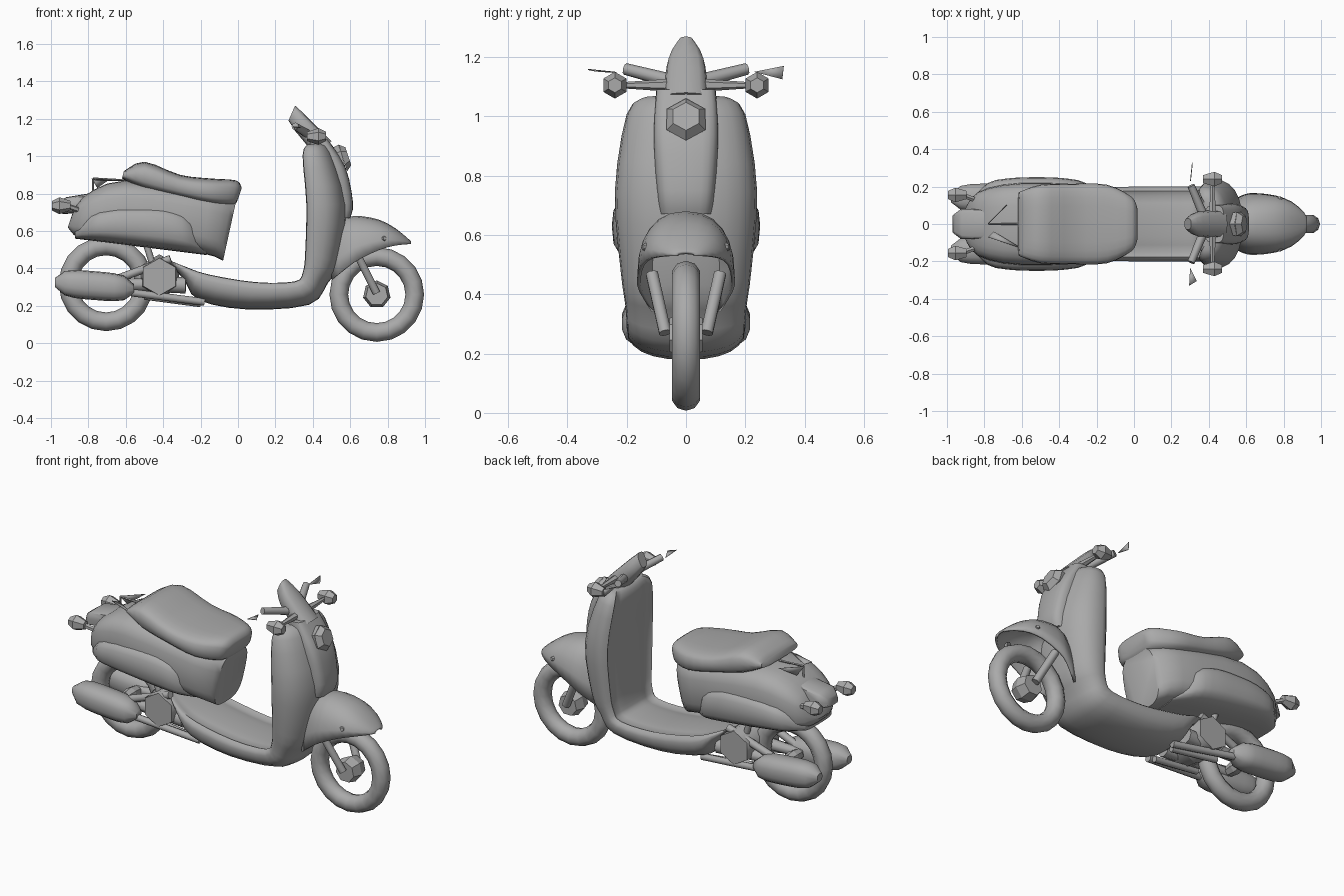
import bpy, bmesh, math
from mathutils import Vector

if "Cube" in bpy.data.objects:
    bpy.data.objects.remove(bpy.data.objects["Cube"], do_unlink=True)

grey = bpy.data.materials.new("plain grey")
grey.use_nodes = True
grey.diffuse_color = (.4, .4, .4, 1)
grey.node_tree.nodes["Principled BSDF"].inputs["Base Color"].default_value = grey.diffuse_color


def smooth(ob, angle):
    bpy.ops.object.select_all(action='DESELECT')
    ob.select_set(True)
    bpy.context.view_layer.objects.active = ob
    bpy.ops.object.shade_smooth_by_angle(angle=math.radians(angle))


def finish(name, bm, angle=50):
    bmesh.ops.recalc_face_normals(bm, faces=bm.faces)
    mesh = bpy.data.meshes.new(name)
    bm.to_mesh(mesh)
    bm.free()
    mesh.materials.append(grey)
    ob = bpy.data.objects.new(name, mesh)
    bpy.context.collection.objects.link(ob)
    smooth(ob, angle)
    return ob


def thicken(ob, thickness):
    ob.modifiers.new("thickness", 'SOLIDIFY').thickness = thickness


def signed_power(value, power):
    return math.copysign(abs(value) ** power, value)


def refine(stations, steps):
    """Insert spline-interpolated stations between the given ones."""
    padded = [stations[0], *stations, stations[-1]]
    result = []
    for before, start, end, after in zip(padded, padded[1:], padded[2:], padded[3:]):
        for step in range(steps):
            t = step / steps
            result.append([b + t / 2 * (c - a + t * (2 * a - 5 * b + 4 * c - d
                           + t * (3 * (b - c) + d - a)))
                           for a, b, c, d in zip(before, start, end, after)])
    return result + [stations[-1]]


def loft(name, stations, power=.6, middle=.5, recess=0, sides=24, steps=3, arch=False):
    """Skin rings; a station is one xz point, the opposite xz point and a half width."""
    bm = bmesh.new()
    rings = []
    for xa, za, xb, zb, width in refine(stations, steps):
        a, b = Vector((xa, 0, za)), Vector((xb, 0, zb))
        ring = []
        for i in range(sides // 2 + 1 if arch else sides):
            turn = math.tau * i / sides + (math.pi / 2 if arch else 0)
            across = signed_power(math.cos(turn), power)
            y = signed_power(math.sin(turn), power)
            along = middle - across * (middle if across > 0 else 1 - middle)
            if across > 0 and abs(y) < .8:
                along += recess
            ring.append(bm.verts.new(a.lerp(b, along) + Vector((0, y * width, 0))))
        rings.append(ring)
    for ring, following in zip(rings, rings[1:]):
        for i in range(len(ring) - arch):
            j = (i + 1) % len(ring)
            bm.faces.new((ring[i], ring[j], following[j], following[i]))
    if not arch:
        bm.faces.new(rings[0])
        bm.faces.new(rings[-1])
    return finish(name, bm)


def rod(name, start, end, radius, end_radius=None, sides=8, angle=50):
    """Straight or tapered bar between two points."""
    start, end = Vector(start), Vector(end)
    bm = bmesh.new()
    bmesh.ops.create_cone(bm, cap_ends=True, segments=sides, radius1=radius,
                          radius2=end_radius or radius, depth=(end - start).length)
    turn = (end - start).to_track_quat('Z', 'Y').to_matrix()
    bmesh.ops.rotate(bm, matrix=turn, verts=bm.verts)
    bmesh.ops.translate(bm, vec=(start + end) / 2, verts=bm.verts)
    return finish(name, bm, angle)


def plate(name, *points):
    """Thin flat sheet."""
    bm = bmesh.new()
    bm.faces.new([bm.verts.new(point) for point in points])
    thicken(finish(name, bm), .004)


def signal(name, x, y, z, direction):
    """Faceted turn signal: flared housing with a domed lens."""
    rim = x + .06 * direction
    rod(name + "_housing", (x, y, z), (rim, y, z), .025, .045, sides=6, angle=25)
    rod(name + "_lens", (rim, y, z), (rim + .04 * direction, y, z), .045, .025, sides=6, angle=25)


# Fractions along a part, and a blunt-ended swelling over them
fractions = [(i + .1) / 8.2 for i in range(9)]


def swell(t, power):
    return math.sqrt(1 - abs(2 * t - 1) ** power)


# Wheels
for end, x, z, hub in (("front", .742, .26, .075), ("rear", -.705, .317, .04)):
    bpy.ops.mesh.primitive_torus_add(location=(x, 0, z), rotation=(math.pi / 2, 0, 0),
                                     major_segments=20, minor_segments=10,
                                     major_radius=.203, minor_radius=.05)
    tyre = bpy.context.object
    tyre.name = end + "_tyre"
    tyre.data.materials.append(grey)
    smooth(tyre, 50)
    for side, y in (("right", -.055), ("left", .055)):
        rod(f"{end}_hub_{side}", (x, 0, z), (x, y, z), hub, hub * .8, sides=7, angle=30)

# Floor and leg shield, one bent shell
loft("floor_and_leg_shield", [
    (-.4, .46, -.37, .43, .1), (-.28, .42, -.29, .34, .17), (-.15, .39, -.21, .23, .195),
    (.1, .35, .05, .18, .2), (.29, .35, .38, .205, .2), (.325, .39, .48, .32, .205),
    (.33, .5, .54, .43, .22), (.33, .75, .58, .74, .24),
    (.32, 1, .5, 1.02, .2), (.36, 1.06, .44, 1.07, .14)],
    power=.83, middle=.35, recess=.14)

# Raised front panel and headlight
loft("front_panel", [(.4, .67, .6, .67, .09), (.4, .75, .615, .75, .1),
                     (.4, .93, .575, .94, .11), (.38, 1.09, .48, 1.09, .1)], power=.5)
rod("headlight_rim", (.47, 0, .965), (.56, 0, .99), .055, .075, sides=6, angle=25)
rod("headlight_lens", (.56, 0, .99), (.59, 0, 1), .075, .05, sides=6, angle=25)

# Front mudguard, arched over the wheel and rounded to a point
guard = []
for t in (0, .2, .35, .6, .8, .95, .99):
    x = .5 + .43 * t
    taper = math.sqrt(1 - ((x - .65) / (.28 if x > .65 else .21)) ** 2)
    guard.append((x, .53 - .19 * (1 - t) ** 2, x, .68 - 1.8 * (x - .65) ** 2, .165 * taper))
thicken(loft("front_mudguard", guard, power=.85, middle=0, arch=True, steps=2), .012)

# Handlebar cover
loft("handlebar_cover", [(.27, 1.19, .305, 1.27, .03), (.31, 1.13, .37, 1.21, .065),
                         (.4, 1.02, .5, 1.08, .075)], power=.7, sides=12)

# Seat
loft("seat", [(-.62, .88, -.61, .92, .17), (-.5, .82, -.5, .97, .21),
              (-.33, .78, -.31, .9, .215), (-.15, .74, -.14, .88, .21),
              (-.03, .735, -.01, .87, .15), (0, .77, .02, .83, .1)])

# Rear body with bulging side panels
loft("rear_body", [(-.91, .62, -.9, .65, .07), (-.84, .56, -.83, .78, .17),
                   (-.6, .54, -.6, .87, .22), (-.19, .48, -.15, .8, .2),
                   (-.08, .44, -.01, .76, .13)])
panel = []
for t in fractions:
    x, base, bulge = -.88 + .72 * t, .56 - .09 * t, swell(t, 2.8)
    panel.append((x, base, x, base + (.745 - base) * bulge, .25 * math.sqrt(bulge)))
loft("side_panels", panel, steps=2)

# Tail light and broken luggage rack
loft("tail_light", [(-.97, .7, -.96, .75, .05), (-.93, .69, -.92, .78, .08),
                    (-.82, .7, -.8, .8, .08)], power=.4, sides=12, steps=1)
plate("rack_left", (-.68, .1, .88), (-.78, 0, .88), (-.75, .03, .83))
plate("rack_right", (-.6, -.13, .87), (-.78, -.07, .88), (-.75, -.04, .87))
rod("rack_bar", (-.6, 0, .87), (-.775, 0, .88), .006, sides=5)
rod("rack_post", (-.775, 0, .88), (-.775, 0, .79), .006, sides=5)

# Mirrors, one upright and one tilted flat
plate("left_mirror", (.3, .23, 1.15), (.31, .33, 1.17), (.31, .325, 1.125))
plate("right_mirror", (.3, -.235, 1.15), (.335, -.305, 1.155), (.295, -.33, 1.16))
rod("rear_axle", (-.705, -.13, .315), (-.705, .13, .315), .025)

# Muffler profile: blunt capsule sloping down towards the front
capsule = []
for t in fractions:
    x, axis, radius = -.985 + .435 * t, .325 - .035 * t, .077 * swell(t, 4)
    capsule.append((x, axis - radius, x, axis + radius, radius))

# Paired parts
for side, s in (("right", -1), ("left", 1)):
    rod(side + "_fork_arm", (.64, s * .115, .47), (.74, s * .07, .27), .022)
    rod(side + "_mudguard_lamp", (.77, s * .11, .555), (.785, s * .145, .56), .028, .01, sides=6)
    # Grips, levers and turn signals
    rod(side + "_grip", (.37, s * .05, 1.12), (.305, s * .205, 1.16), .024, .02)
    rod(side + "_lever", (.42, s * .05, 1.105), (.42, s * .22, 1.105), .022, .01, sides=6)
    signal(side + "_front_signal", .37, s * .24, 1.105, 1)
    signal(side + "_rear_signal", -.895, s * .155, .735, -1)
    rod(side + "_rear_signal_arm", (-.85, s * .13, .71), (-.92, s * .155, .735), .015, sides=6)
    # Engine half, exhaust, pipes and suspension
    rod(side + "_engine_case", (-.42, 0, .355), (-.42, s * .15, .355), .12, .1, sides=6, angle=65)
    loft(side + "_muffler", capsule, power=.8, sides=14, steps=1).location.y = s * .14
    rod(side + "_exhaust_pipe", (-.57, s * .14, .27), (-.18, s * .1, .22), .02)
    rod(side + "_lower_pipe", (-.5, s * .08, .25), (-.2, s * .07, .21), .018)
    rod(side + "_upper_pipe", (-.68, s * .1, .33), (-.36, s * .12, .45), .022)
    rod(side + "_swing_arm", (-.72, s * .075, .315), (-.28, s * .09, .31), .025, .045)
    rod(side + "_shock_absorber", (-.45, s * .085, .4), (-.5, s * .09, .56), .018)
